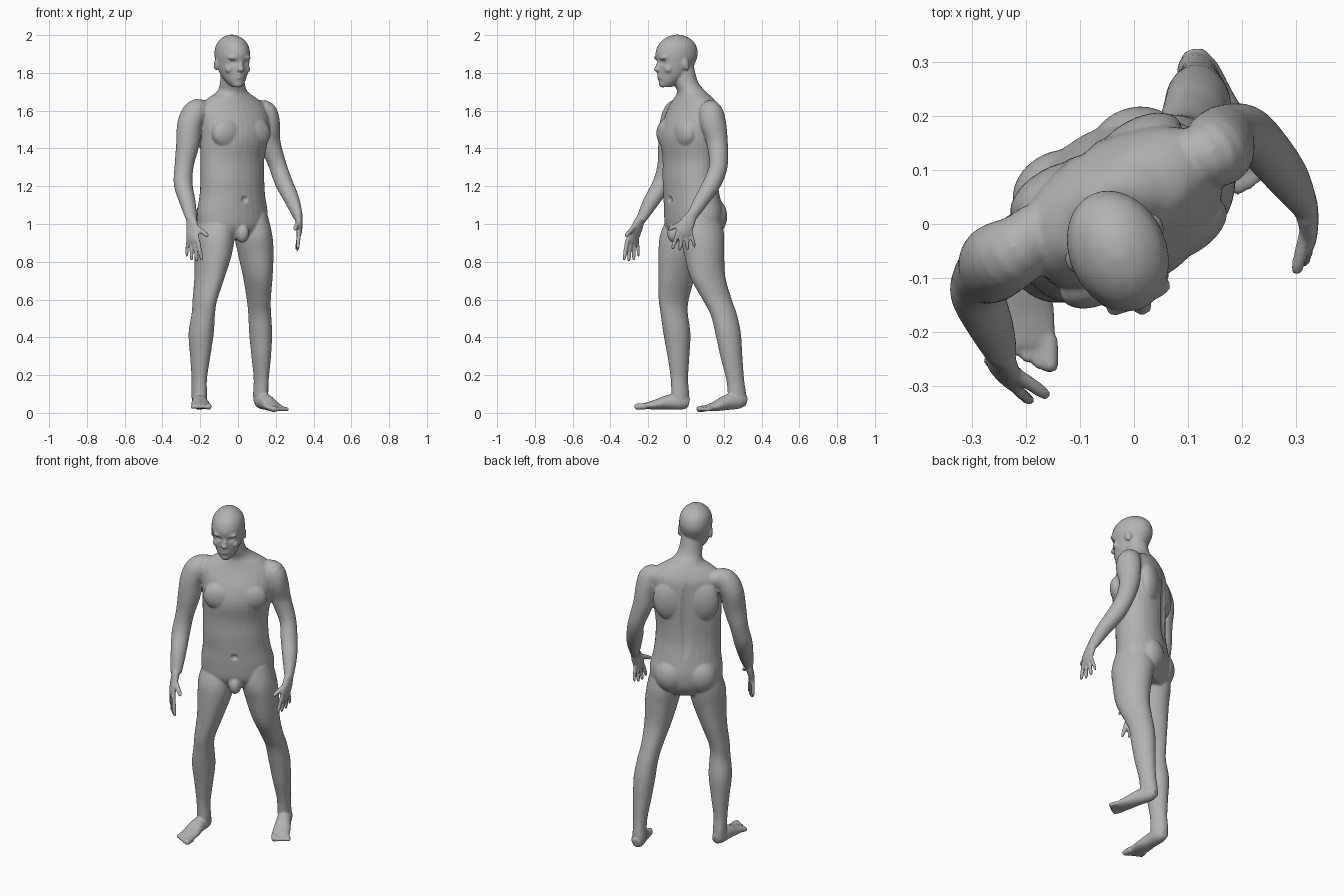
import bpy, bmesh, math
from mathutils import Vector, Matrix

if "Cube" in bpy.data.objects:
    bpy.data.objects.remove(bpy.data.objects["Cube"], do_unlink=True)

CM = 0.01                      # tables below are in hundredths of a unit
UP = Vector((0, 0, 1))
RING = 32                      # points around every cross-section
STEPS = 4                      # smoothing steps between cross-sections
bm = bmesh.new()


def heading(degrees):
    """Left-hand and forward directions of a part turned about the vertical."""
    turn = Matrix.Rotation(math.radians(degrees), 3, 'Z')
    return turn @ Vector((1, 0, 0)), turn @ Vector((0, -1, 0))


def spline(rows):
    """Smooth interpolation of cross-section rows (Catmull-Rom)."""
    rows = [Vector(r) * CM for r in rows]
    padded = [rows[0]] + rows + [rows[-1]]
    result = []
    for a, b, c, d in zip(padded, padded[1:], padded[2:], padded[3:]):
        for i in range(STEPS):
            t = i / STEPS
            result.append(b + (c - a) * (t / 2)
                          + (a * 2 - b * 5 + c * 4 - d) * (t * t / 2)
                          + (b * 3 - a - c * 3 + d) * (t ** 3 / 2))
    return result + [rows[-1]]


def loft(rows, side, axis=None):
    """Closed skin over rows of (x, y, z, half width, half depth)."""
    rows = spline(rows)
    centres = [Vector(r[:3]) for r in rows]
    rings = []
    for i, row in enumerate(rows):
        along = axis
        if along is None:
            along = centres[min(i + 1, len(rows) - 1)] - centres[max(i - 1, 0)]
        v = along.cross(side).normalized()
        u = v.cross(along).normalized()
        ring = []
        for k in range(RING):
            angle = math.tau * k / RING
            offset = u * math.cos(angle) * row[3] + v * math.sin(angle) * row[4]
            ring.append(bm.verts.new(centres[i] + offset))
        rings.append(ring)
    for low, high in zip(rings, rings[1:]):
        for k in range(RING):
            n = (k + 1) % RING
            bm.faces.new((low[k], low[n], high[n], high[k]))
    bm.faces.new(rings[0][::-1])
    bm.faces.new(rings[-1])


def blob(centre, radii, frame=None, tilt=0):
    """Ellipsoid with radii (side, forward, up) in a heading frame."""
    side, front = frame or heading(0)
    turn = Matrix((side, -front, UP)).transposed() @ Matrix.Rotation(tilt, 3, 'X')
    matrix = (Matrix.Translation(centre) @ turn.to_4x4()
              @ Matrix.Diagonal(Vector(radii) * CM).to_4x4())
    bmesh.ops.create_uvsphere(bm, u_segments=24, v_segments=16, radius=1, matrix=matrix)


def digit(root, tip, radius):
    """Rounded finger or toe running between two points."""
    root, tip = Vector(root), Vector(tip)
    rows = [(*root.lerp(tip, t), radius * s, radius * s)
            for t, s in ((0, 1), (.5, 1), (.85, .9), (1, .5))]
    loft(rows, Vector((.3, .8, .1)))


def fan(roots, tips, radii, reach):
    """Row of digits spread evenly between the first and the last."""
    count = len(radii)
    for i, radius in enumerate(radii):
        t = i / (count - 1)
        root = Vector(roots[0]).lerp(Vector(roots[1]), t)
        tip = Vector(tips[0]).lerp(Vector(tips[1]), t)
        digit(root, root.lerp(tip, reach[i]), radius)


def place(origin, frame, s, f, z):
    """Point at side offset s, forward offset f and height z."""
    x, y = origin
    return (Vector((x, y, z)) + frame[0] * s + frame[1] * f) * CM


# Torso and neck
TRUNK, MIDDLE = heading(30), (-3, 3)
loft([(-3, 4, 92, 14, 9), (-3, 4, 98, 19, 13), (-3, 4, 106, 20, 14),
      (-3, 3, 115, 18.5, 13.5), (-3, 2, 124, 18, 13), (-3, 2, 134, 18, 13),
      (-2, 2, 145, 19, 14), (-2, 3, 154, 20, 13), (-3, 4, 161, 20, 11),
      (-3, 4, 166, 15, 9), (-3, 3, 170, 8.5, 7.5), (-3, 0, 175, 6.5, 6.5),
      (-3, -2, 184, 6, 6)], TRUNK[0], UP)

# Chest, shoulder blades, buttocks and groin
for sign in (-1, 1):
    blob(place(MIDDLE, TRUNK, 8.5 * sign, 9.5, 148), (9, 5, 8), TRUNK)
    blob(place(MIDDLE, TRUNK, 9 * sign, -8, 149), (9, 5, 12), TRUNK)
    blob(place(MIDDLE, TRUNK, 8 * sign, -8, 104), (9, 7.5, 10), TRUNK)
blob(place(MIDDLE, TRUNK, 0, 10.5, 95), (3.5, 4, 5), TRUNK)

# Head
FACE, SKULL = heading(24), (-3, -5)
head_rows = []
for f, z, w, d in ((6, 172.5, 2.5, 3), (4, 175.5, 5, 6), (1.7, 180, 7.2, 8.8),
                   (.4, 185, 8.4, 10.4), (0, 190, 9, 11.6), (-.3, 195, 8, 10.2),
                   (-.5, 198.5, 5, 6.5), (-.5, 200.2, 1.5, 2)):
    head_rows.append((*(place(SKULL, FACE, 0, f, z) / CM), w, d))
loft(head_rows, FACE[0], UP)

# Nose, lips, chin, brows, cheeks and ears
blob(place(SKULL, FACE, 0, 10.6, 183.5), (1.2, 1.5, 3.6), FACE, -.3)
blob(place(SKULL, FACE, 0, 11.2, 181.8), (1.9, 1.7, 1.3), FACE)
for z in (177.5, 179):
    blob(place(SKULL, FACE, 0, 9.6, z), (2.6, 1.3, .9), FACE)
blob(place(SKULL, FACE, 0, 8, 174.2), (2.6, 2, 2), FACE)
for sign in (-1, 1):
    blob(place(SKULL, FACE, 3.3 * sign, 9.5, 188), (3.3, 1.6, 1.1), FACE)
    blob(place(SKULL, FACE, 4.8 * sign, 7, 182), (2.4, 2.2, 2.2), FACE)
    blob(place(SKULL, FACE, 8.7 * sign, -1.5, 184.5), (1, 2, 3.4), FACE, .2)

# Arms
loft([(-16, -1, 160, 6, 5), (-22, -5, 159, 7, 6.5), (-25.5, -7, 153, 6.5, 7),
      (-26.5, -8.5, 143, 6.2, 6.2), (-28.5, -10, 131, 5, 5.2),
      (-29, -13, 121, 5, 4.8), (-26.5, -19, 111, 4.2, 4),
      (-24.5, -24, 102, 3, 2.5)], TRUNK[0])
loft([(9, 11, 160, 6, 5), (14, 13, 159, 6.5, 6.5), (16, 14.5, 153, 6, 7),
      (17, 16.5, 143, 5.5, 5.7), (21, 17.2, 131, 4.6, 5),
      (24.2, 14, 122, 4.6, 4.8), (28.5, 8.5, 113, 4, 4),
      (31.8, 3, 104, 2.4, 3)], TRUNK[0])

# Right hand
loft([(-24.5, -24, 103, 2.8, 2.2), (-24.3, -26, 98, 4, 1.9),
      (-24, -28, 93, 4.4, 1.6), (-23.7, -28.5, 90, 4, 1.2)], Vector((.7, -.7, 0)))
fan([(-26.5, -25.8, 92), (-21.3, -31, 92)], [(-27.3, -25, 81), (-19, -33, 80)],
    [.95, 1.1, 1.1, 1.1], [.85, 1, 1.03, .95])
digit((-23, -27, 99), (-15.8, -32, 93.5), 1.3)

# Left hand
loft([(31.8, 3, 105, 2.8, 2.2), (32.3, 1, 101, 4, 1.9),
      (32.4, -1, 97, 4.4, 1.6), (32.2, -1, 94, 4, 1.2)], Vector((0, -1, 0)))
fan([(32.3, 2.5, 96), (32.3, -4.2, 96)], [(31, 5, 86), (31.5, -7.5, 86)],
    [.95, 1.1, 1.1, 1.1], [.85, 1, 1.03, .95])
digit((32, -1, 101), (30, -9.3, 97), 1.3)

# Legs
loft([(-12, 1, 106, 8, 10), (-12.5, -2, 95, 10, 12), (-13, -3.5, 85, 9.4, 11.6),
      (-15, -5, 72, 7.2, 10.3), (-17.5, -6.5, 60, 5.7, 8.6),
      (-18.3, -6.3, 53, 5.6, 7.7), (-19.5, -4.8, 42, 6.4, 7.4),
      (-20, -4, 30, 5.1, 6), (-20.5, -3.5, 18, 3.8, 4.8),
      (-20.5, -3, 10, 3.8, 5), (-20.5, -2.5, 5, 3.6, 4.5)], TRUNK[0], UP)
loft([(7, 8, 106, 8, 10), (8, 8.5, 95, 9.6, 12), (9.3, 9.5, 85, 9.2, 11),
      (10.5, 11.5, 72, 7.4, 9.7), (11, 16.5, 60, 6, 8),
      (11.5, 20, 52, 5.8, 7.2), (12, 22.3, 42, 5.9, 6.9),
      (12.3, 24, 30, 5, 6), (12.3, 26, 18, 3.8, 4.9),
      (12, 27, 10, 3.8, 5), (12, 27.5, 6, 3.6, 4.5)], FACE[0], UP)

# Right foot
loft([(-20.5, 1.6, 5, 2, 2.5), (-20.5, -2, 5.7, 3.7, 4), (-20.3, -9, 5.7, 4.2, 3.9),
      (-19.8, -16, 4.4, 5, 2.6), (-19.5, -22.5, 3.5, 5, 1.5)], Vector((1, 0, 0)))
fan([(-15.8, -21, 3.5), (-23.6, -19.5, 3.4)], [(-15.5, -27.5, 3.3), (-24, -23.5, 3.2)],
    [1.7, 1.2, 1.2, 1.2, 1.2], [1, 1.08, 1.05, 1, 1])

# Left foot
loft([(11, 32, 6, 2, 2.5), (12, 28.5, 6.5, 3.7, 4.2), (15, 22, 5.6, 4.1, 4.1),
      (18, 16, 3.6, 4.8, 2.7), (20.5, 10.5, 2.3, 5, 1.5)], FACE[0])
fan([(17.3, 10.5, 2.4), (24, 13.5, 2.3)], [(20, 5.8, 1.9), (26.5, 10.3, 1.7)],
    [1.7, 1.2, 1.2, 1.2, 1.2], [1, 1.08, 1.05, 1, 1])

# Fuse all parts into one smooth skin
bmesh.ops.recalc_face_normals(bm, faces=bm.faces)
parts = bpy.data.meshes.new("body_parts")
bm.to_mesh(parts)
bm.free()
body = bpy.data.objects.new("body", parts)
bpy.context.collection.objects.link(body)
remesh = body.modifiers.new("fuse", 'REMESH')
remesh.mode = 'VOXEL'
remesh.voxel_size = 0.006
relax = body.modifiers.new("relax", 'SMOOTH')
relax.factor = 0.5
relax.iterations = 5
graph = bpy.context.evaluated_depsgraph_get()
skin = bpy.data.meshes.new_from_object(body.evaluated_get(graph))
body.modifiers.clear()
body.data = skin
skin.name = "body"
bpy.data.meshes.remove(parts)

# Eye sockets, navel and spine pressed into the skin
dents = [(place(SKULL, FACE, 3.2 * sign, 9.5, 185.6), (2.4, 2.4, 1.8), FACE[1] * -.01)
         for sign in (-1, 1)]
dents.append((place(MIDDLE, TRUNK, 0, 13, 113), (2, 4, 2), TRUNK[1] * -.012))
dents.append((place(MIDDLE, TRUNK, 0, -13, 138), (3, 6, 24), TRUNK[1] * .012))
for vert in skin.vertices:
    for centre, size, push in dents:
        gap = (vert.co - centre) / CM
        near = sum((g / s) ** 2 for g, s in zip(gap, size))
        if near < 1:
            vert.co += push * (1 - near)

# Colour and shading
grey = bpy.data.materials.new("plain grey")
grey.use_nodes = True
colour = (0.45, 0.45, 0.45, 1)
grey.diffuse_color = colour
grey.node_tree.nodes["Principled BSDF"].inputs["Base Color"].default_value = colour
skin.materials.clear()
skin.materials.append(grey)
for polygon in skin.polygons:
    polygon.use_smooth = True
    polygon.material_index = 0
